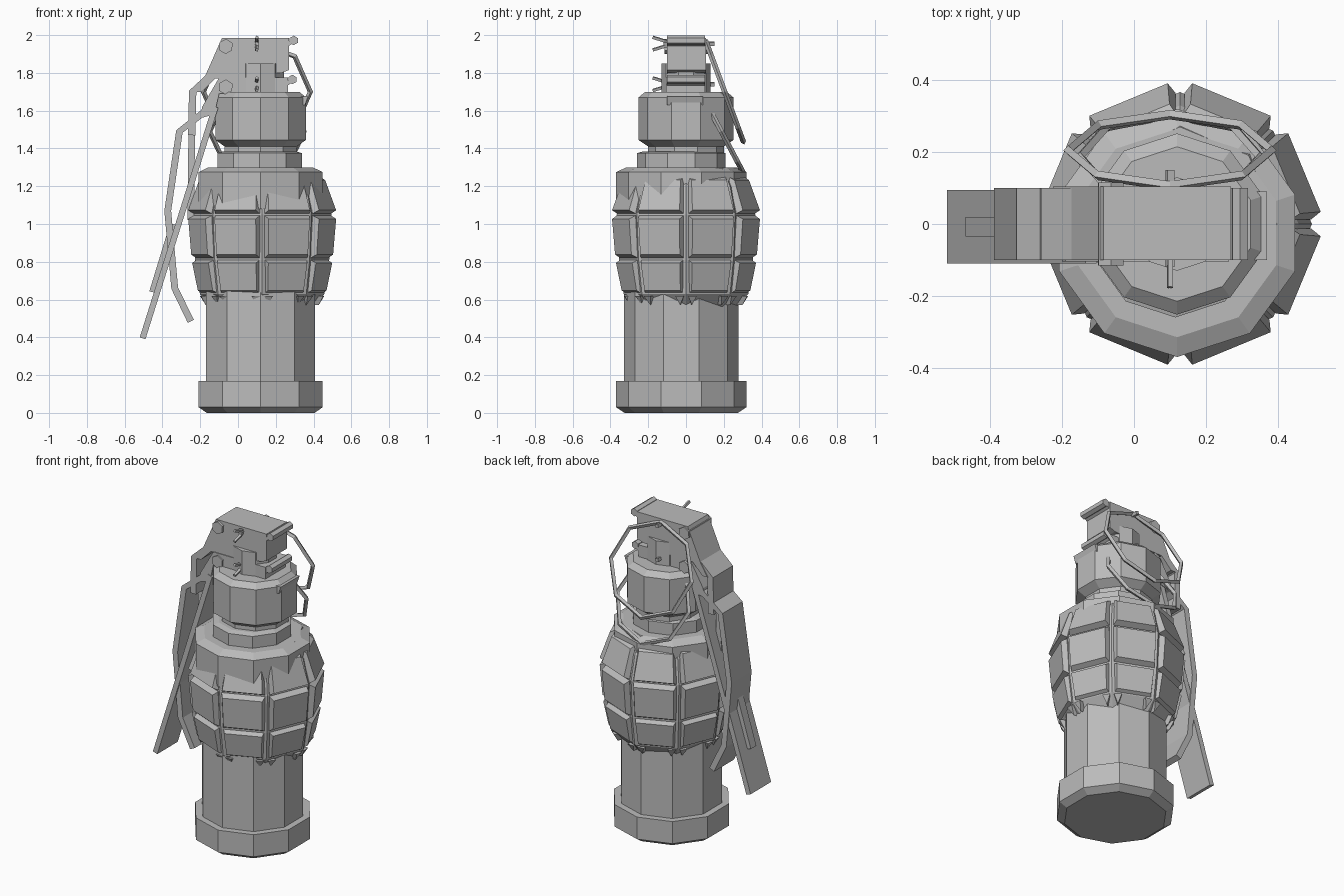
import bpy, bmesh, math
from mathutils import Vector

if "Cube" in bpy.data.objects:
    bpy.data.objects.remove(bpy.data.objects["Cube"])

grey = bpy.data.materials.new("plain grey")
grey.use_nodes = True
grey.diffuse_color = (0.5, 0.5, 0.5, 1)
grey.node_tree.nodes["Principled BSDF"].inputs["Base Color"].default_value = (0.5, 0.5, 0.5, 1)


def finish(name, bm):
    bmesh.ops.recalc_face_normals(bm, faces=bm.faces)
    mesh = bpy.data.meshes.new(name)
    bm.to_mesh(mesh)
    bm.free()
    mesh.materials.append(grey)
    obj = bpy.data.objects.new(name, mesh)
    bpy.context.collection.objects.link(obj)
    return obj


def loft(bm, loops):
    """Bridge matching closed loops of points and cap both ends."""
    rows = [[bm.verts.new(p) for p in loop] for loop in loops]
    n = len(rows[0])
    for a, b in zip(rows, rows[1:]):
        for i in range(n):
            bm.faces.new((a[i], a[(i + 1) % n], b[(i + 1) % n], b[i]))
    bm.faces.new(rows[0][::-1])
    bm.faces.new(rows[-1])


def lathe(name, profile, cx, cy, sides, start):
    bm = bmesh.new()
    angles = [start + math.tau * i / sides for i in range(sides)]
    loft(bm, [[(cx + r * math.cos(a), cy + r * math.sin(a), z) for a in angles]
              for r, z in profile])
    return finish(name, bm)


def prism(name, outline, y0, y1):
    """Extrude an x-z outline across y."""
    bm = bmesh.new()
    loft(bm, [[(x, y, z) for x, z in outline] for y in (y0, y1)])
    return finish(name, bm)


def strip(name, path, thick, y0, y1):
    """Bent flat bar following an x-z path."""
    pts = [Vector(p) for p in path]
    left, right = [], []
    for i, p in enumerate(pts):
        d = (pts[min(i + 1, len(pts) - 1)] - pts[max(i - 1, 0)]).normalized()
        side = Vector((-d.y, d.x)) * thick / 2
        left.append(p + side)
        right.append(p - side)
    return prism(name, left + right[::-1], y0, y1)


def rod(name, x, z, radius, y0, y1, sides=6):
    ring = [(x + radius * math.cos(math.tau * i / sides + 0.5),
             z + radius * math.sin(math.tau * i / sides + 0.5)) for i in range(sides)]
    return prism(name, ring, y0, y1)


# Canister body with foot and shoulder cap
UP = math.pi / 2
lathe("canister_tube", [(0.303, 0.1), (0.303, 1.2)], 0.12, -0.025, 10, UP)
lathe("foot_cap", [(0.3, 0), (0.345, 0.03), (0.345, 0.17), (0.3, 0.17)], 0.12, -0.025, 10, UP)
lathe("shoulder_cap", [(0.3, 1.08), (0.345, 1.08), (0.345, 1.275), (0.29, 1.3)],
      0.12, -0.025, 10, UP)
lathe("neck_collar", [(0.235, 1.28), (0.235, 1.375), (0.2, 1.385)], 0.115, -0.025, 10, UP)
lathe("neck", [(0.2, 1.36), (0.2, 1.45)], 0.12, 0, 10, UP)
lathe("fuze_head", [(0.2, 1.41), (0.252, 1.445), (0.252, 1.67), (0.215, 1.7)], 0.12, 0, 10, UP)

# Segmented shell: core showing in the grooves, and raised blocks
CX = 0.128
lathe("shell_core", [(0.26, 0.55), (0.33, 0.63), (0.355, 0.81), (0.367, 1.05), (0.33, 1.2),
                     (0.27, 1.3)], CX, 0, 8, 0)
bm = bmesh.new()
for z0, r0, z1, r1 in [(0.63, 0.342, 0.812, 0.372), (0.82, 0.377, 1.045, 0.393),
                       (1.055, 0.393, 1.25, 0.335)]:
    for i in range(8):
        mid = math.radians(45 * i + 22.5)

        def patch(half, sink, inset):
            a, b = mid - math.radians(half), mid + math.radians(half)
            corners = [(a, r0, z0 + inset), (b, r0, z0 + inset),
                       (b, r1, z1 - inset), (a, r1, z1 - inset)]
            return [(CX + (r - sink) * math.cos(t), (r - sink) * math.sin(t), z)
                    for t, r, z in corners]
        loft(bm, [patch(20.5, 0.06, 0), patch(20.5, 0.028, 0), patch(17.5, 0, 0.018)])
finish("shell_blocks", bm)

# Loose points where the shell closes in on the tube
bm = bmesh.new()
for i in range(8):
    for off in (-6, 6):
        a = math.radians(45 * i + off)
        tip = [(CX + r * math.cos(a + t), r * math.sin(a + t), z)
               for r, t, z in [(0.33, -0.07, 0.62), (0.33, 0.07, 0.62), (0.30, 0.0, 0.57)]]
        inner = [(CX + (x - CX) * 0.85, y * 0.85, z) for x, y, z in tip]
        loft(bm, [tip, inner])
finish("shell_lower_points", bm)

# Lever housings
prism("upper_housing", [(0.27, 1.985), (0.27, 1.815), (0.23, 1.8), (0.16, 1.795), (0.15, 1.775),
                        (-0.12, 1.77), (-0.19, 1.7), (-0.225, 1.7), (-0.18, 1.77),
                        (-0.085, 1.985)], -0.1, 0.105)
prism("lower_housing", [(0.265, 1.775), (0.265, 1.69), (-0.1, 1.69), (-0.125, 1.58),
                        (-0.2, 1.56), (-0.19, 1.62), (-0.1, 1.775)], -0.105, 0.1)
lathe("housing_post", [(0.13, 1.65), (0.13, 1.85)], 0.12, 0, 10, UP)

# Levers
strip("upper_lever", [(-0.16, 1.77), (-0.24, 1.7), (-0.245, 1.47)], 0.04, -0.1, 0.1)
strip("upper_lever_tongue", [(-0.245, 1.48), (-0.25, 1.02)], 0.035, -0.025, 0.025)
strip("curved_lever", [(-0.17, 1.6), (-0.31, 1.49), (-0.372, 1.07), (-0.335, 0.66),
                       (-0.25, 0.485)], 0.036, -0.1, 0.1)
strip("straight_lever", [(-0.12, 1.62), (-0.505, 0.395)], 0.032, -0.11, 0.095)
strip("straight_lever_rib", [(-0.345, 1.0), (-0.455, 0.64)], 0.03, -0.035, 0.02)

# Hinge rolls, rivets, split pins and pull rings, one set per housing
for level, top, hinge, ring_c, ring_r, tilt in [
        ("upper", 1.955, (0.295, 1.972), (0.1, 0.205, 1.70), 0.283, -69.5),
        ("lower", 1.74, (0.288, 1.765), (0.1, 0.187, 1.49), 0.25, -62)]:
    hx, hz = hinge
    rod(level + "_hinge_roll", hx, hz, 0.025, -0.1, 0.1)
    strip(level + "_hinge_tab", [(0.25, hz - 0.03), (hx, hz)], 0.02, -0.1, 0.1)
    rod(level + "_rivet", -0.065, top - 0.015, 0.04, -0.115, 0.115)
    rod(level + "_pin", 0.1, top, 0.014, -0.12, 0.15, 4)
    for s in (-1, 1):
        leg = rod(level + "_pin_leg", 0, 0, 0.01, -0.08, 0, 4)
        leg.location = (0.1, -0.1, top + s * 0.01)
        leg.rotation_euler.x = -s * 0.3
    bpy.ops.mesh.primitive_torus_add(major_segments=8, minor_segments=4, major_radius=ring_r,
                                     minor_radius=0.014, location=ring_c,
                                     rotation=(math.radians(tilt), 0, 0))
    bpy.context.object.name = level + "_pull_ring"
    bpy.context.object.data.materials.append(grey)

# Catch on the side of the fuze head
prism("head_catch", [(0.24, 1.68), (0.37, 1.675), (0.355, 1.63), (0.24, 1.62)], -0.1, 0.09)
